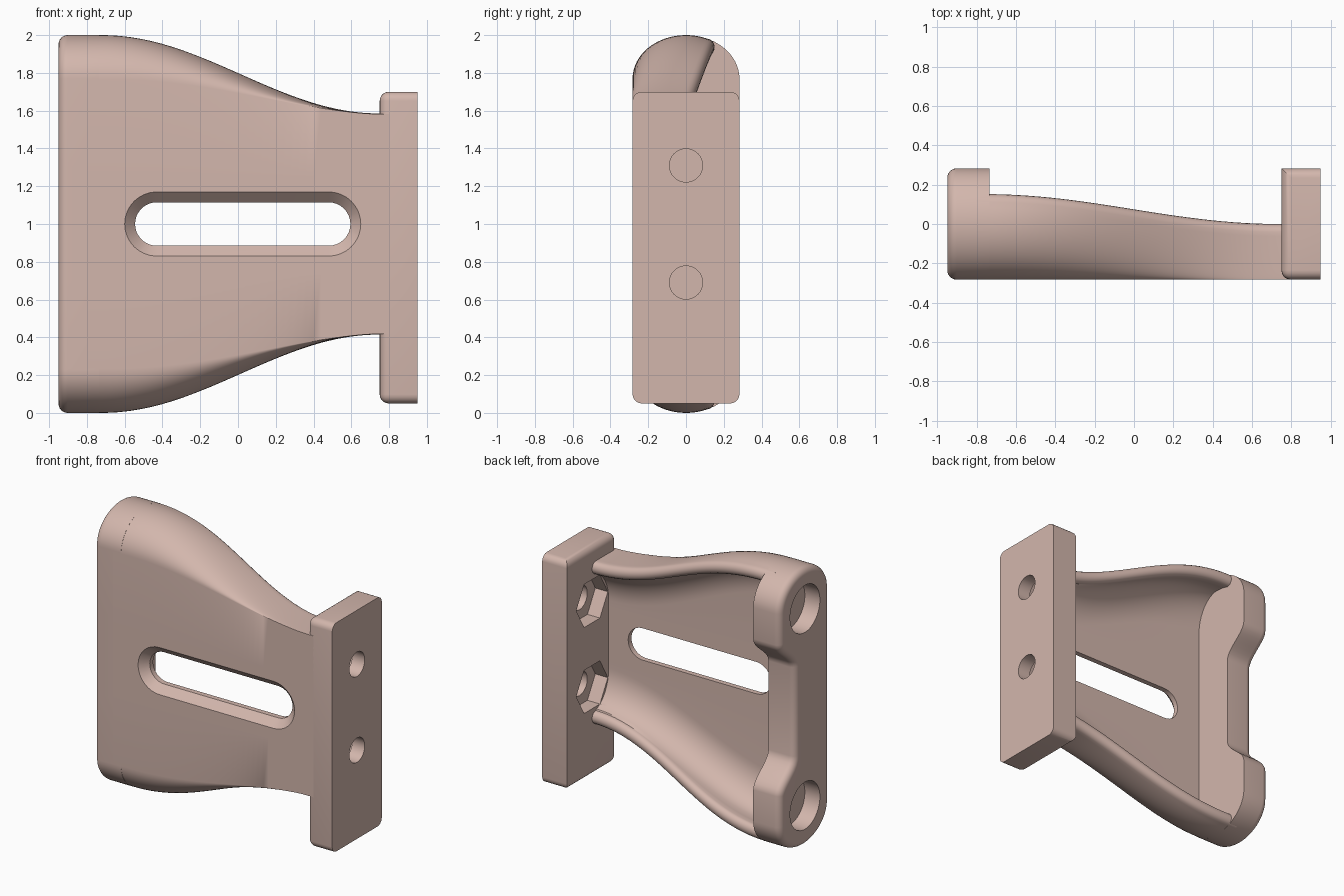
import bpy, bmesh, math
from math import sin, cos, pi, sqrt

if "Cube" in bpy.data.objects:
    bpy.data.objects.remove(bpy.data.objects["Cube"])

mat = bpy.data.materials.new("dusty_pink")
mat.diffuse_color = (0.65, 0.47, 0.415, 1)
mat.use_nodes = True
mat.node_tree.nodes["Principled BSDF"].inputs["Base Color"].default_value = mat.diffuse_color
Y = 0.283          # half depth
T = 0.09           # wall thickness
ZC = 1.0           # mirror height


def make(name, bm):
    bmesh.ops.recalc_face_normals(bm, faces=bm.faces[:])
    me = bpy.data.meshes.new(name)
    bm.to_mesh(me)
    bm.free()
    ob = bpy.data.objects.new(name, me)
    bpy.context.collection.objects.link(ob)
    me.materials.append(mat)
    return ob


def loft(rings):
    """Closed solid through rings of equal point count."""
    bm = bmesh.new()
    vs = [[bm.verts.new(p) for p in r] for r in rings]
    n = len(vs[0])
    for a, b in zip(vs, vs[1:]):
        for i in range(n):
            j = (i + 1) % n
            bm.faces.new((a[i], a[j], b[j], b[i]))
    bm.faces.new(vs[0])
    bm.faces.new(vs[-1])
    return bm


def activate(ob):
    bpy.ops.object.select_all(action='DESELECT')
    ob.select_set(True)
    bpy.context.view_layer.objects.active = ob


def cut(ob, cutter):
    activate(ob)
    m = ob.modifiers.new("cut", 'BOOLEAN')
    m.operation, m.solver, m.object = 'DIFFERENCE', 'EXACT', cutter
    bpy.ops.object.modifier_apply(modifier="cut")


def remove(ob):
    bpy.data.objects.remove(ob)


def rod(x0, x1, z, r, n):
    """Cutter along x; first corner points along y."""
    ring = [(r * cos(2 * pi * i / n), z + r * sin(2 * pi * i / n)) for i in range(n)]
    return make("cutter", loft([[(x, y, zz) for y, zz in ring] for x in (x0, x1)]))


def ease(a, b, t):
    t = min(1, max(0, t))
    return a + (b - a) * (1 - cos(pi * t)) / 2


def mirror_profile(half):
    return half + [(y, 2 * ZC - z) for y, z in reversed(half)]


# --- curved channel body: plate with two swept rims ---
def section(x):
    top = ease(2.0, 1.585, (x + 0.72) / 1.47)
    edge = top - ease(0.235, 0.003, (x + 0.75) / 1.4)
    back = ease(0.152, 0.0, (x + 0.76) / 1.5)
    yc = back - 0.04

    def outer(y):
        return edge + (top - edge) * sqrt(max(0, 1 - (y / Y) ** 2))

    yi, b = 0.19, 0.25
    half = [(-Y, ZC + 0.25)]
    a1 = math.asin(yc / Y)
    for i in range(19):                                  # outer skin
        a = -pi / 2 + (a1 + pi / 2) * i / 18
        half.append((Y * sin(a), outer(Y * sin(a))))
    mid = outer(yc) - T / 2
    for i in range(1, 8):                                # rounded rim lip
        a = pi * i / 8
        half.append((yc + 0.04 * sin(a), mid + T / 2 * cos(a)))
    y_join = min(0, yc - 0.01)
    half += [(yc, outer(yc) - T), ((yc + y_join) / 2, outer((yc + y_join) / 2) - T)]
    a0 = math.asin(y_join / yi)
    for i in range(13):                                  # inner fillet
        a = a0 + (-pi / 2 - a0) * i / 12
        half.append((yi * sin(a), top - T - b + b * cos(a)))
    half.append((-yi, ZC + 0.2))
    return [(x, y, z) for y, z in mirror_profile(half)]


N = 40
body = make("channel_body", loft([section(-0.8 + 1.6 * i / N) for i in range(N + 1)]))


# --- countersunk slot through the plate ---
def stadium(y, r, n=16):
    pts = []
    for cx, s in ((0.48, -pi / 2), (-0.43, pi / 2)):
        pts += [(cx + r * cos(s + pi * i / n), y, ZC + r * sin(s + pi * i / n))
                for i in range(n + 1)]
    return pts


slot = make("cutter", loft([stadium(-0.30, 0.187), stadium(-Y + 0.055, 0.115),
                            stadium(-0.1, 0.115)]))
cut(body, slot)
remove(slot)

# --- end block with two bosses joined by a thinner web ---
half = [(-Y, 1.3)]
half += [(-Y * cos(pi * i / 32), 1.77 + 0.23 * sin(pi * i / 32)) for i in range(33)]
half += [(ease(Y, 0.11, i / 10), 1.545 - 0.225 * i / 10) for i in range(11)]
prof = mirror_profile(half)


def inset(pts, d):
    """Move a clockwise outline inward by d."""
    out = []
    for i, (y, z) in enumerate(pts):
        (ya, za), (yb, zb) = pts[i - 1], pts[(i + 1) % len(pts)]
        ua, ub = math.hypot(y - ya, z - za), math.hypot(yb - y, zb - z)
        ty, tz = (y - ya) / ua + (yb - y) / ub, (z - za) / ua + (zb - z) / ub
        k = d / math.hypot(ty, tz)
        out.append((y + tz * k, z - ty * k))
    return out


R = 0.048
rings = []
for i in range(7):                                       # rounded outer rim
    a = pi / 2 * i / 6
    rings.append([(-0.95 + R * (1 - cos(a)), y, z)
                  for y, z in inset(prof, R * (1 - sin(a)))])
rings.append([(-0.735, y, z) for y, z in prof])
block = make("end_block", loft(rings))
for z in (0.29, 1.71):
    c = rod(-1.1, -0.83, z, 0.17, 40)
    cut(block, c)
    remove(c)

# --- mounting flange, rounded except on its outer face ---
bm = bmesh.new()
bmesh.ops.create_cube(bm, size=1)
for v in bm.verts:
    v.co = (0.85 + 0.2 * v.co.x, 2 * Y * v.co.y, 0.875 + 1.65 * v.co.z)


def rounded(e):
    a, b = (v.co for v in e.verts)
    if a.x > 0.9 and b.x > 0.9:
        return False
    return not (a.x < 0.8 and b.x < 0.8 and a.y > 0 and b.y > 0)


bmesh.ops.bevel(bm, geom=[e for e in bm.edges if rounded(e)], offset=0.048,
                segments=5, profile=0.5, affect='EDGES')
flange = make("mounting_flange", bm)

# --- bolt holes with hexagonal nut pockets ---
for z in (0.69, 1.31):
    pocket = rod(0.70, 0.85, z, 0.18, 6)
    cut(flange, pocket)
    cut(body, pocket)
    remove(pocket)
    bolt = rod(0.8, 1.1, z, 0.088, 32)
    cut(flange, bolt)
    remove(bolt)

for ob in (body, block, flange):
    activate(ob)
    bpy.ops.object.shade_smooth_by_angle(angle=math.radians(30))
